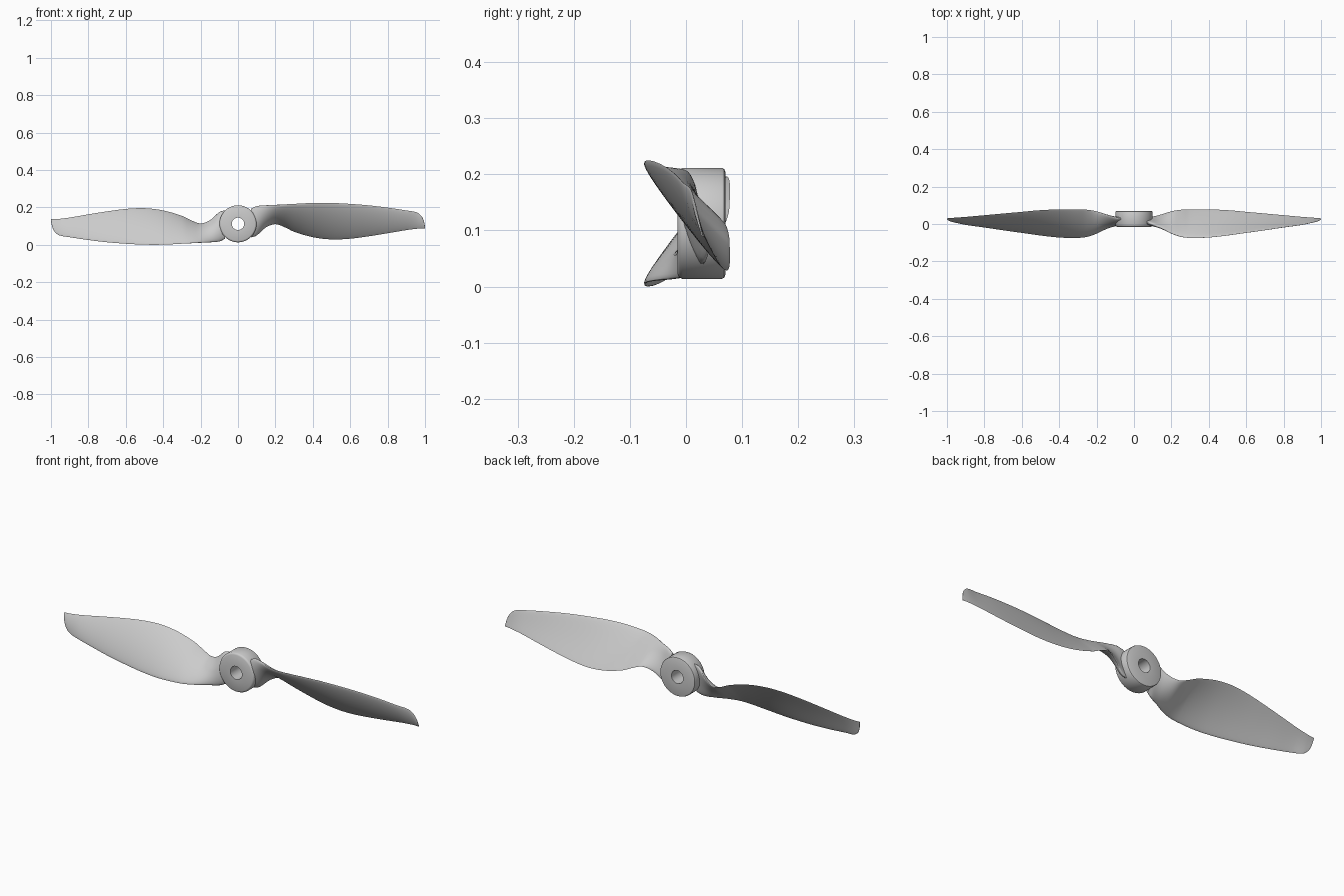
import bpy, bmesh, math
from mathutils import Vector

if "Cube" in bpy.data.objects:
    bpy.data.objects.remove(bpy.data.objects["Cube"])

CZ = 0.1125  # height of the rotation axis


def finish(bm, name, angle):
    bmesh.ops.recalc_face_normals(bm, faces=bm.faces)
    me = bpy.data.meshes.new(name)
    bm.to_mesh(me)
    bm.free()
    ob = bpy.data.objects.new(name, me)
    bpy.context.collection.objects.link(ob)
    bpy.ops.object.select_all(action='DESELECT')
    bpy.context.view_layer.objects.active = ob
    ob.select_set(True)
    bpy.ops.object.shade_smooth_by_angle(angle=math.radians(angle))
    return ob


def bridge(bm, a, b):
    n = len(a)
    for i in range(n):
        bm.faces.new((a[i], a[(i + 1) % n], b[(i + 1) % n], b[i]))


# Hub: closed (radius, y) profile turned around the y axis, with a through bore
profile = [(0.033, -0.015), (0.090, -0.015), (0.096, -0.012), (0.099, -0.006),
           (0.099, 0.063), (0.097, 0.068), (0.092, 0.070), (0.033, 0.070)]
bm = bmesh.new()
SEG = 72
rings = []
for i in range(SEG):
    a = 2 * math.pi * i / SEG
    rings.append([bm.verts.new((r * math.cos(a), y, CZ + r * math.sin(a))) for r, y in profile])
for i in range(SEG):
    bridge(bm, rings[i], rings[(i + 1) % SEG])
finish(bm, "hub", 40)

# Blade stations: x, leading edge y z, trailing edge y z, thickness
stations = [
    (0.070, 0.008, 0.193, 0.030, 0.040, 0.030),
    (0.100, -0.002, 0.207, 0.035, 0.050, 0.036),
    (0.150, -0.025, 0.211, 0.051, 0.094, 0.034),
    (0.200, -0.051, 0.213, 0.068, 0.111, 0.029),
    (0.250, -0.068, 0.216, 0.076, 0.094, 0.025),
    (0.300, -0.074, 0.219, 0.078, 0.070, 0.022),
    (0.400, -0.072, 0.224, 0.078, 0.041, 0.020),
    (0.500, -0.061, 0.224, 0.074, 0.029, 0.018),
    (0.600, -0.047, 0.219, 0.065, 0.033, 0.016),
    (0.700, -0.033, 0.211, 0.056, 0.046, 0.014),
    (0.800, -0.018, 0.199, 0.047, 0.062, 0.012),
    (0.900, -0.004, 0.184, 0.038, 0.079, 0.010),
    (0.955, 0.008, 0.174, 0.034, 0.086, 0.008),
    (0.980, 0.014, 0.155, 0.032, 0.088, 0.007),
    (0.993, 0.020, 0.130, 0.031, 0.088, 0.005),
    (1.000, 0.027, 0.098, 0.030, 0.088, 0.003),
]


def smooth(rows, steps):
    """Cubic interpolation between stations, slopes taken with respect to x."""
    def slope(i, k):
        a, b = rows[max(i - 1, 0)], rows[min(i + 1, len(rows) - 1)]
        return (b[k] - a[k]) / (b[0] - a[0])
    out = []
    for i in range(len(rows) - 1):
        p, q = rows[i], rows[i + 1]
        h = q[0] - p[0]
        for s in range(steps):
            t = s / steps
            row = [p[0] + h * t]
            for k in range(1, len(p)):
                row.append((2*t**3 - 3*t**2 + 1) * p[k] + (t**3 - 2*t*t + t) * h * slope(i, k)
                           + (3*t*t - 2*t**3) * q[k] + (t**3 - t*t) * h * slope(i + 1, k))
            out.append(row)
    return out + [list(rows[-1])]


def section(row, n=16):
    """Cambered airfoil loop from leading edge to trailing edge and back."""
    x, ly, lz, ty, tz, thick = row
    le, d = Vector((x, ly, lz)), Vector((0, ty - ly, tz - lz))
    normal = Vector((0, d.z, -d.y)).normalized()
    root = max(0.0, min(1.0, (0.25 - x) / 0.15))  # rounder section near the hub
    pts = []
    for j in range(2 * n):
        a = math.pi * j / n
        s = (1 - math.cos(a)) / 2
        foil = 1.3 * math.sqrt(s) * (1 - s) ** 0.75 + 0.04 * math.sqrt(s * (1 - s))
        oval = math.sqrt(max(s * (1 - s), 0))
        half = thick * 0.5 * (foil * 1.45 * (1 - root) + 2 * oval * root)
        camber = 0.035 * d.length * 4 * s * (1 - s)
        pts.append(le + d * s + normal * (camber + (half if j <= n else -half)))
    return pts


# Two blades, half a turn apart around the hub axis
rows = smooth(stations, 4)
for name, sgn in (("right_blade", 1), ("left_blade", -1)):
    bm = bmesh.new()
    loops = [[bm.verts.new((sgn * p.x, p.y, CZ + sgn * (p.z - CZ))) for p in section(r)] for r in rows]
    for a, b in zip(loops, loops[1:]):
        bridge(bm, a, b)
    bm.faces.new(loops[0])
    bm.faces.new(loops[-1])
    finish(bm, name, 50)
